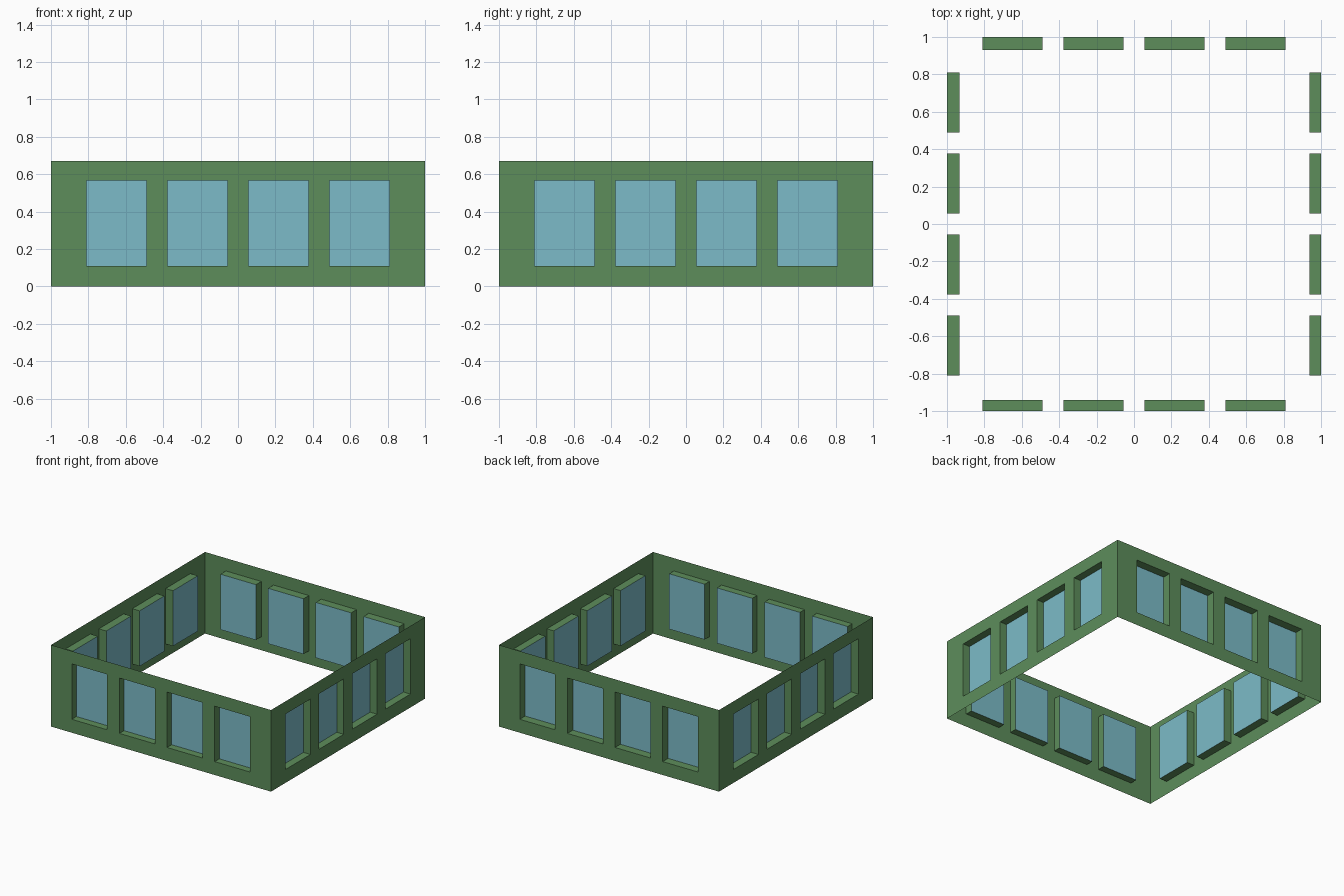
import bpy
import bmesh
from math import radians
from mathutils import Matrix, Vector

if "Cube" in bpy.data.objects:
    bpy.data.objects.remove(bpy.data.objects["Cube"])

HEIGHT = 0.67
SILL, HEAD = 0.11, 0.565
WIN_W, PITCH = 0.322, 0.433


def material(name, color):
    m = bpy.data.materials.new(name)
    m.diffuse_color = color
    m.use_nodes = True
    m.node_tree.nodes["Principled BSDF"].inputs["Base Color"].default_value = m.diffuse_color
    return m


green = material("wall_green", (0.11, 0.27, 0.105, 1))
blue = material("window_blue", (0.2, 0.5, 0.58, 1))

# Column edges: wall ends plus both sides of each of the four windows
xs = [-1.0]
for i in range(4):
    c = (i - 1.5) * PITCH
    xs += [c - WIN_W / 2, c + WIN_W / 2]
xs.append(1.0)
zs = [0.0, SILL, HEAD, HEIGHT]


def wall(name, angle, depth):
    """Thin sheet wall with window openings pushed inwards, turned about z."""
    bm = bmesh.new()
    grid = [[bm.verts.new((x, -1, z)) for x in xs] for z in zs]
    windows = []
    for r in range(len(zs) - 1):
        for c in range(len(xs) - 1):
            f = bm.faces.new((grid[r][c], grid[r][c + 1],
                              grid[r + 1][c + 1], grid[r + 1][c]))
            if r == 1 and c % 2 == 1:
                windows.append(f)
    # Recess the panes, leaving green reveals around them
    panes = bmesh.ops.extrude_discrete_faces(bm, faces=windows)["faces"]
    for f in panes:
        f.material_index = 1
        bmesh.ops.translate(bm, verts=f.verts, vec=Vector((0, depth, 0)))
    # Merge the plain wall cells into one flat face around the openings
    bmesh.ops.dissolve_limit(bm, angle_limit=radians(1), verts=bm.verts,
                             edges=bm.edges, delimit={'MATERIAL'})
    bm.transform(Matrix.Rotation(radians(angle), 4, 'Z'))
    me = bpy.data.meshes.new(name)
    bm.to_mesh(me)
    bm.free()
    me.materials.append(green)
    me.materials.append(blue)
    ob = bpy.data.objects.new(name, me)
    bpy.context.collection.objects.link(ob)


# Four walls of the storey, open at top and bottom
for name, angle, depth in (("front_wall", 0, 0.06), ("right_wall", 90, 0.063),
                           ("back_wall", 180, 0.07), ("left_wall", 270, 0.067)):
    wall(name, angle, depth)
